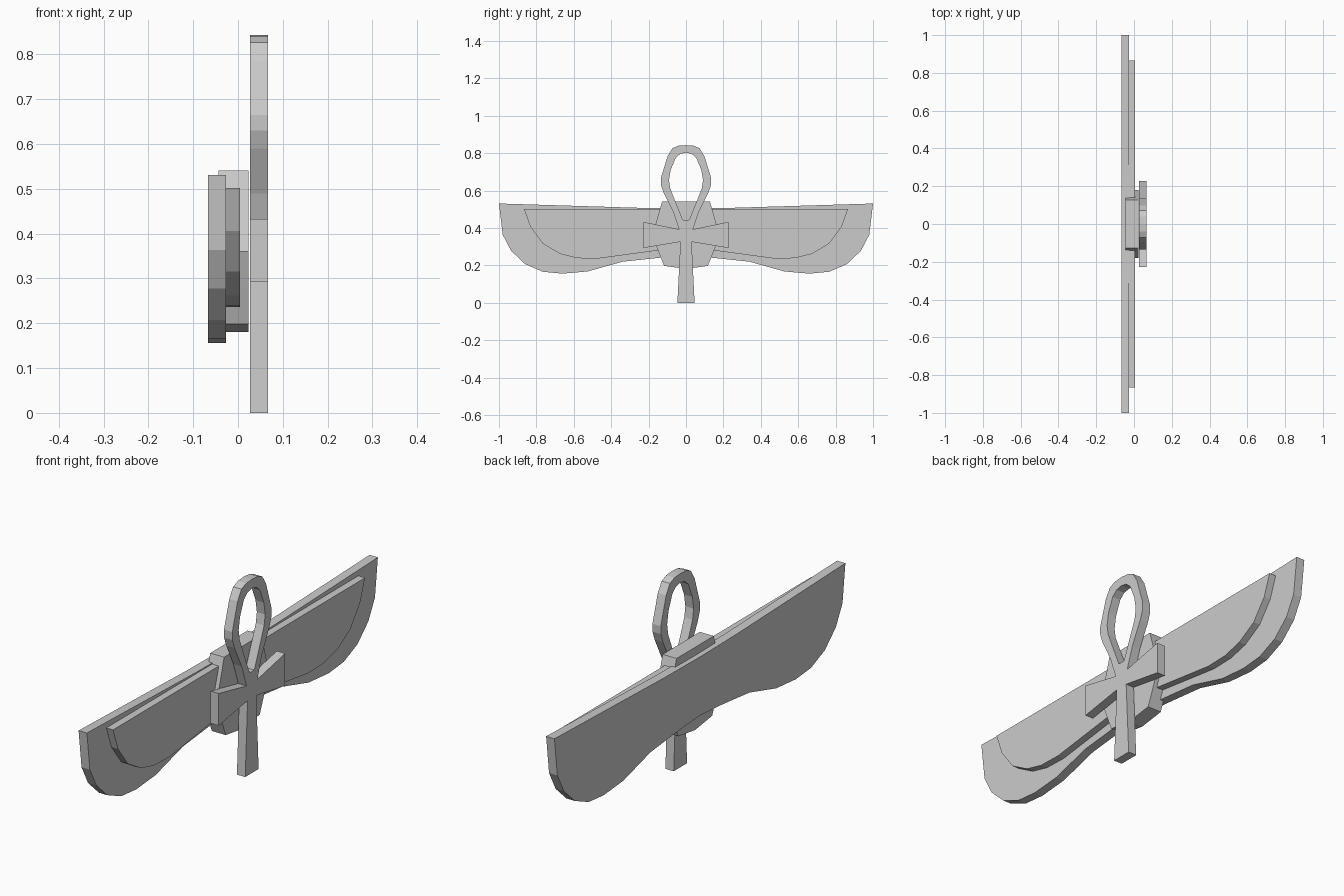
import bpy, bmesh


def plate(name, half, x0, x1):
    """Extrude a half outline (y, z) from x0 to x1 and mirror it across y = 0."""
    bm = bmesh.new()
    n = len(half)
    for s in (1, -1):
        back = [bm.verts.new((x0, s * y, z)) for y, z in half]
        front = [bm.verts.new((x1, s * y, z)) for y, z in half]
        bm.faces.new(back)
        bm.faces.new(front)
        for i in range(n):
            j = (i + 1) % n
            # leave the centre seam open so both halves weld together
            if half[i][0] == 0 and half[j][0] == 0:
                continue
            bm.faces.new((back[i], back[j], front[j], front[i]))
    bmesh.ops.remove_doubles(bm, verts=bm.verts, dist=1e-5)
    bmesh.ops.recalc_face_normals(bm, faces=bm.faces)
    me = bpy.data.meshes.new(name)
    bm.to_mesh(me)
    bm.free()
    ob = bpy.data.objects.new(name, me)
    bpy.context.collection.objects.link(ob)
    return ob


# Large rear wing pair
plate("outer_wings", [
    (0, .505), (.25, .508), (1, .531), (.98, .364), (.935, .278), (.86, .207),
    (.765, .166), (.66, .156), (.525, .168), (.34, .22), (.13, .242), (0, .25)],
    -.067, -.027)

# Smaller raised wing pair
plate("inner_wings", [
    (0, .502), (.866, .502), (.832, .406), (.765, .316), (.674, .262),
    (.583, .239), (.476, .236), (.13, .283), (0, .30)],
    -.027, .005)

# Central body shield
plate("body", [
    (0, .541), (.128, .541), (.16, .43), (.18, .36), (.15, .28),
    (.117, .198), (0, .181)],
    -.044, .023)

# Looped cross: outer outline down to the foot, then up around the hole
plate("looped_cross", [
    (0, .843), (.04, .84), (.072, .827), (.098, .785), (.135, .665),
    (.134, .63), (.12, .59), (.07, .49), (.037, .393), (.228, .433),
    (.228, .293), (.03, .326), (.046, 0), (0, 0),
    (0, .442), (.016, .442), (.06, .55), (.084, .61), (.091, .655),
    (.082, .71), (.055, .775), (.03, .797), (0, .803)],
    .027, .067)
